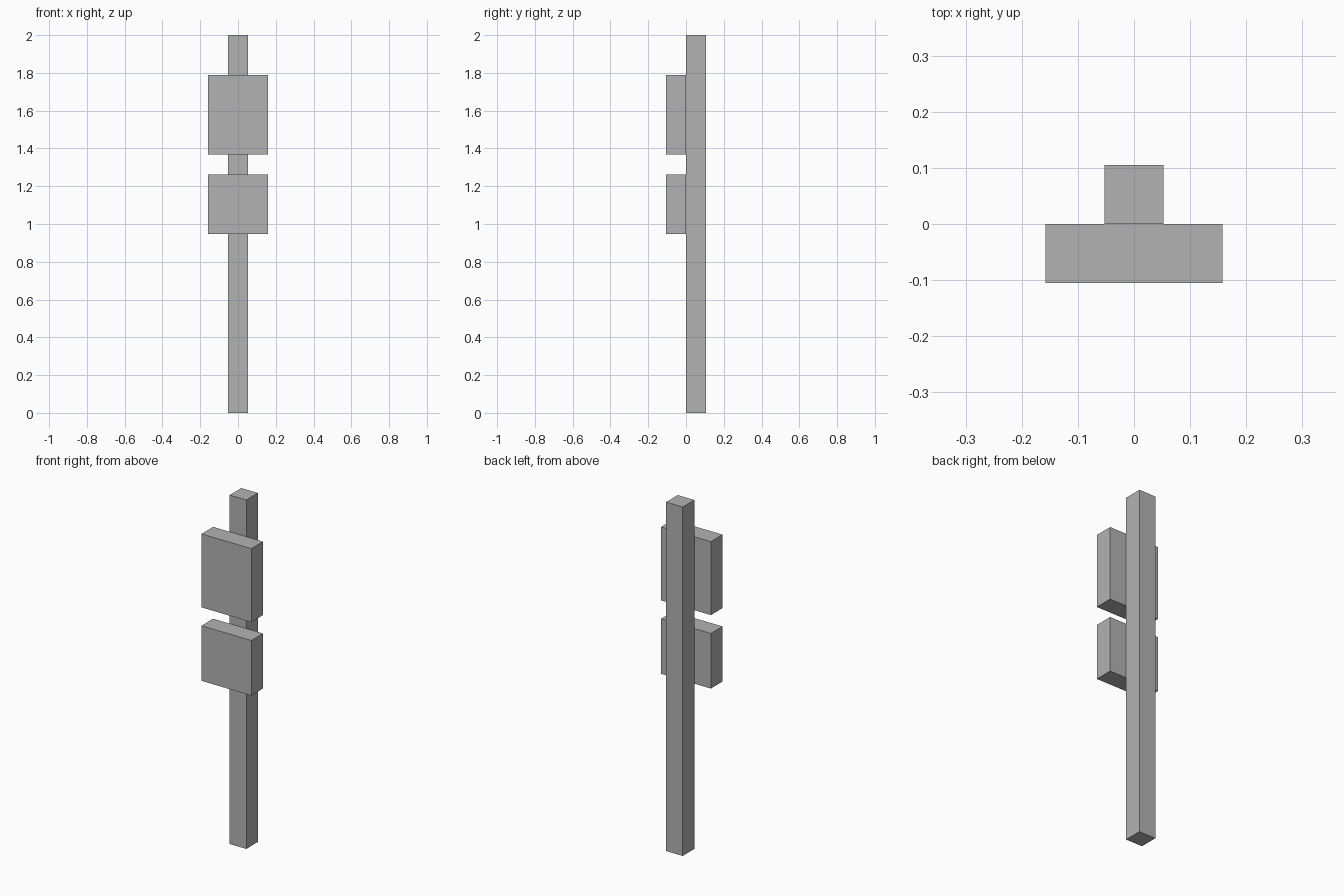
import bpy

cube = bpy.data.objects.get("Cube")
if cube:
    bpy.data.objects.remove(cube, do_unlink=True)

U = 2 / 19  # the post is one unit square and nineteen units tall

# Single plain grey
GREY = (0.45, 0.45, 0.45, 1)
grey = bpy.data.materials.new("plain_grey")
grey.use_nodes = True
grey.diffuse_color = GREY
grey.node_tree.nodes["Principled BSDF"].inputs["Base Color"].default_value = GREY


def block(name, width, y, bottom, top):
    """Box one unit deep, centred on x, sized in units."""
    bpy.ops.mesh.primitive_cube_add(size=1, location=(0, y * U, (bottom + top) / 2 * U))
    ob = bpy.context.object
    ob.name = name
    ob.scale = (width * U, U, (top - bottom) * U)
    bpy.ops.object.transform_apply(location=False, rotation=False, scale=True)
    ob.data.materials.append(grey)


# Upright post behind, two panels on its front face
block("post", 1, 0.5, 0, 19)
block("upper_panel", 3, -0.5, 13, 17)
block("lower_panel", 3, -0.5, 9, 12)
